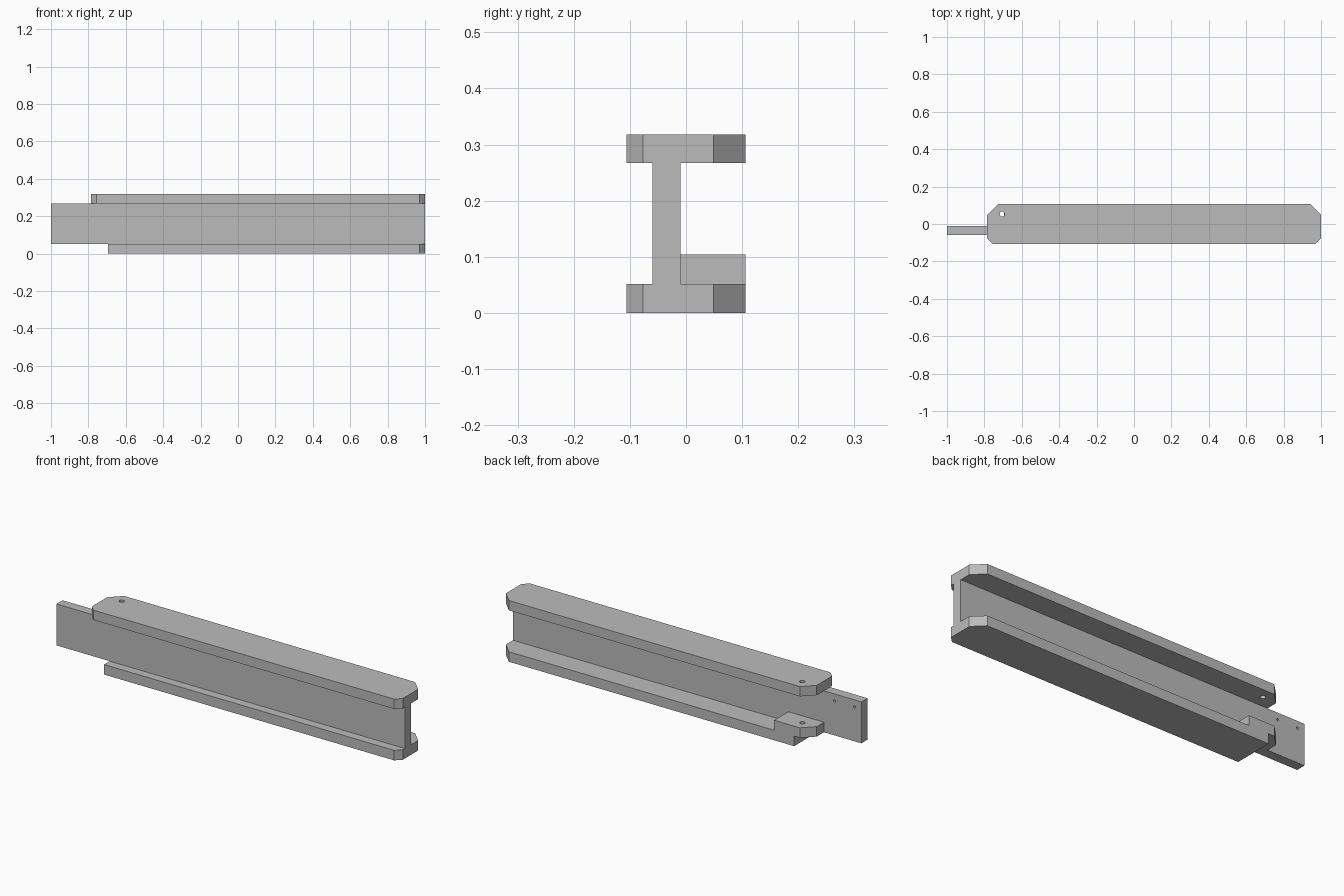
import bpy
import bmesh
from math import radians
from mathutils import Matrix, Vector

if "Cube" in bpy.data.objects:
    bpy.data.objects.remove(bpy.data.objects["Cube"])

# Single flat material
grey = bpy.data.materials.new("plain_grey")
grey.use_nodes = True
grey.diffuse_color = (0.5, 0.5, 0.5, 1)
grey.node_tree.nodes["Principled BSDF"].inputs["Base Color"].default_value = grey.diffuse_color

# Shared dimensions
WEB_FRONT, WEB_BACK = -0.06, -0.01
HALF_DEPTH = 0.106
TOP_LEFT, BOTTOM_LEFT = -0.785, -0.695
LOW, HIGH, TOP = 0.052, 0.267, 0.318
SMALL, LARGE = 0.029, 0.057


def add_object(name, bm):
    bmesh.ops.recalc_face_normals(bm, faces=bm.faces)
    mesh = bpy.data.meshes.new(name)
    bm.to_mesh(mesh)
    bm.free()
    mesh.materials.append(grey)
    obj = bpy.data.objects.new(name, mesh)
    bpy.context.collection.objects.link(obj)
    return obj


def plate(name, x0, x1, y0, y1, z0, z1, cuts=(0, 0, 0, 0)):
    """Extruded rectangle; cuts chamfer the corners counter-clockwise from (x0, y0)."""
    corners = [Vector(c) for c in ((x0, y0), (x1, y0), (x1, y1), (x0, y1))]
    outline = []
    for i, (corner, cut) in enumerate(zip(corners, cuts)):
        if cut:
            for other in (corners[i - 1], corners[(i + 1) % 4]):
                outline.append(corner + (other - corner).normalized() * cut)
        else:
            outline.append(corner)
    bm = bmesh.new()
    face = bm.faces.new([bm.verts.new((p.x, p.y, z0)) for p in outline])
    grown = bmesh.ops.extrude_face_region(bm, geom=[face])
    verts = [g for g in grown["geom"] if isinstance(g, bmesh.types.BMVert)]
    bmesh.ops.translate(bm, vec=(0, 0, z1 - z0), verts=verts)
    return add_object(name, bm)


def drill(obj, centre, radius, depth, turn=0):
    """Cut a round hole; turn tips the drill from z towards y."""
    bm = bmesh.new()
    matrix = Matrix.Translation(centre) @ Matrix.Rotation(radians(turn), 4, "X")
    bmesh.ops.create_cone(bm, cap_ends=True, segments=24, radius1=radius,
                          radius2=radius, depth=depth, matrix=matrix)
    cutter = add_object("hole_cutter", bm)
    cutter.hide_render = True
    mod = obj.modifiers.new("hole", "BOOLEAN")
    mod.operation, mod.solver, mod.object = "DIFFERENCE", "EXACT", cutter
    bpy.context.view_layer.update()
    evaluated = obj.evaluated_get(bpy.context.evaluated_depsgraph_get())
    mesh = bpy.data.meshes.new_from_object(evaluated)
    obj.modifiers.clear()
    obj.data = mesh
    bpy.data.objects.remove(cutter)


# Upright web and the two flanges of the beam
web = plate("web", -1, 1, WEB_FRONT, WEB_BACK, LOW, HIGH)
top_flange = plate("top_flange", TOP_LEFT, 1, -HALF_DEPTH, HALF_DEPTH, HIGH, TOP,
                   (SMALL, SMALL, LARGE, LARGE))
plate("bottom_flange", BOTTOM_LEFT, 1, -HALF_DEPTH, HALF_DEPTH, 0, LOW,
      (0, SMALL, LARGE, 0))

# Raised pivot tab behind the web
tab = plate("pivot_tab", TOP_LEFT, -0.58, WEB_BACK, HALF_DEPTH, LOW, 0.104,
            (0, 0, 0, LARGE))

# Aligned pivot holes, and two shallow pin holes in the back of the web
drill(top_flange, (-0.705, 0.053, TOP), 0.013, 0.2)
drill(tab, (-0.705, 0.053, LOW), 0.013, 0.2)
for x in (-0.96, -0.845):
    drill(web, (x, WEB_BACK, 0.23), 0.006, 0.06, 90)
